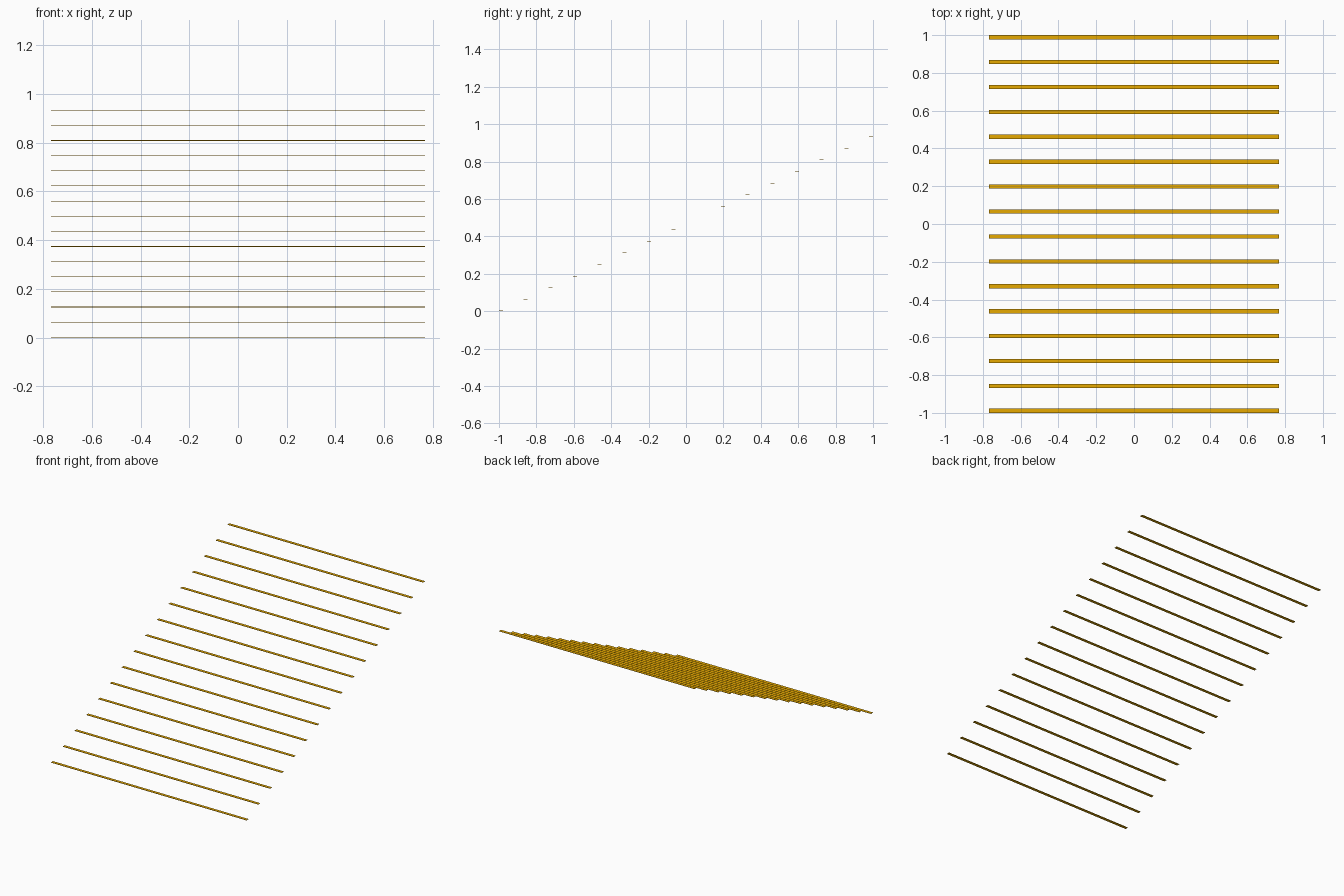
import bpy

if "Cube" in bpy.data.objects:
    bpy.data.objects.remove(bpy.data.objects["Cube"])

COUNT = 16
LENGTH, WIDTH, THICK = 1.534, 0.022, 0.0025
Y0, Y_STEP, Z_STEP = -0.989, 0.13187, 0.0621

# Golden slat material
gold = bpy.data.materials.new("gold")
gold.diffuse_color = (0.8, 0.4, 0.0, 1)
gold.use_nodes = True
gold.node_tree.nodes["Principled BSDF"].inputs["Base Color"].default_value = gold.diffuse_color

# One thin flat slat, resting on the ground at the front
bpy.ops.mesh.primitive_cube_add(size=1)
first = bpy.context.object
for v in first.data.vertices:
    v.co.x *= LENGTH
    v.co.y *= WIDTH
    v.co.z *= THICK
first.data.materials.append(gold)

# Repeat it as a rising flight towards the back
for i in range(COUNT):
    slat = first if i == 0 else bpy.data.objects.new("slat", first.data)
    slat.name = f"slat_{i + 1}"
    slat.location = (0, Y0 + i * Y_STEP, THICK / 2 + i * Z_STEP)
    if i:
        bpy.context.collection.objects.link(slat)
